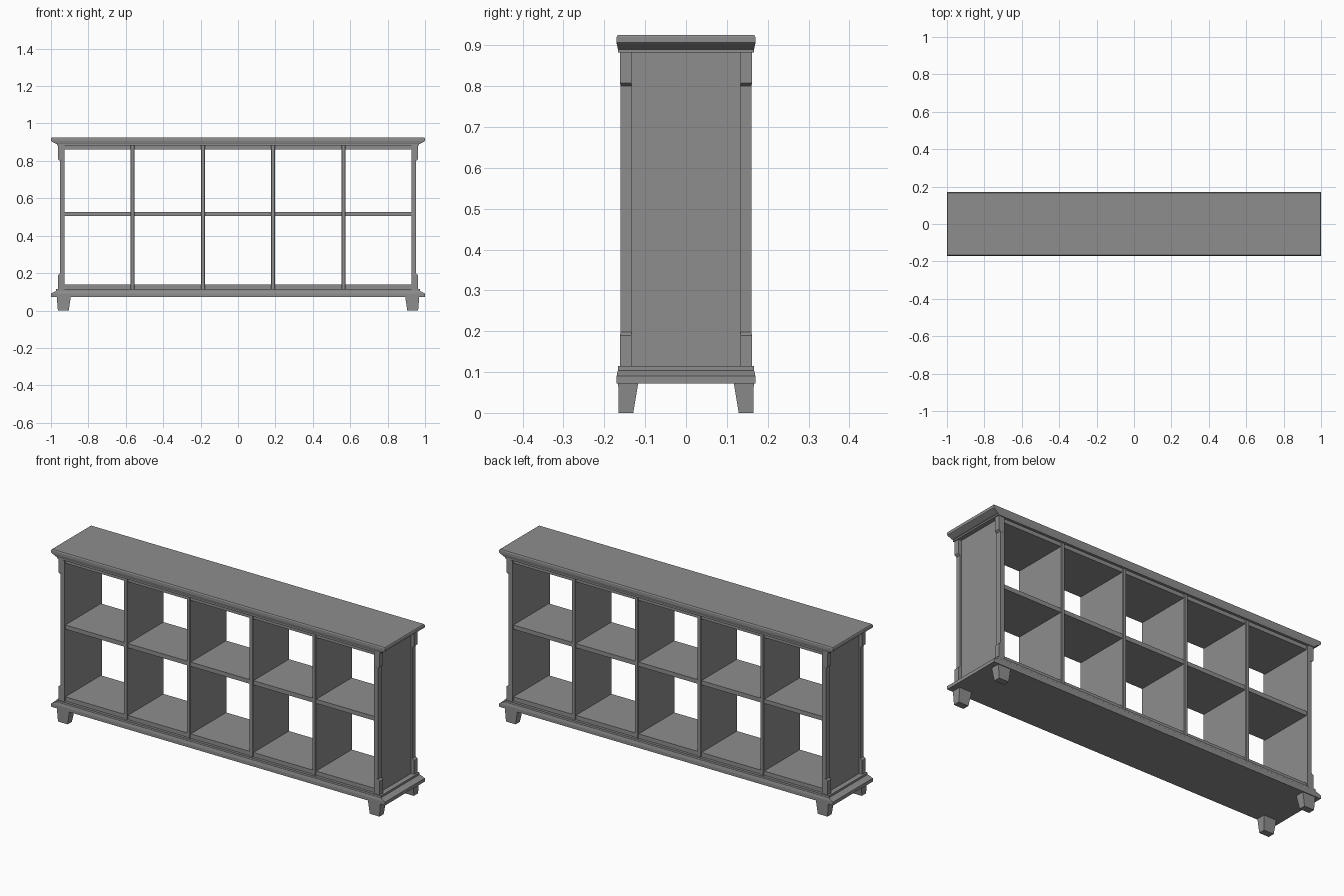
import bpy
import bmesh

cube = bpy.data.objects.get("Cube")
if cube:
    bpy.data.objects.remove(cube, do_unlink=True)

GREY = (0.27, 0.27, 0.27, 1)
paint = bpy.data.materials.new("grey paint")
paint.use_nodes = True
paint.diffuse_color = GREY
paint.node_tree.nodes["Principled BSDF"].inputs["Base Color"].default_value = GREY


def loft(name, rings):
    """Closed solid through rectangles given as (x0, x1, y0, y1, z), bottom to top."""
    bm = bmesh.new()
    loops = [[bm.verts.new(p) for p in
              ((x0, y0, z), (x1, y0, z), (x1, y1, z), (x0, y1, z))]
             for x0, x1, y0, y1, z in rings]
    bm.faces.new(loops[0])
    bm.faces.new(loops[-1])
    for a, b in zip(loops, loops[1:]):
        for i in range(4):
            j = (i + 1) % 4
            bm.faces.new((a[i], a[j], b[j], b[i]))
    bmesh.ops.recalc_face_normals(bm, faces=bm.faces)
    mesh = bpy.data.meshes.new(name)
    bm.to_mesh(mesh)
    bm.free()
    mesh.materials.append(paint)
    obj = bpy.data.objects.new(name, mesh)
    bpy.context.collection.objects.link(obj)
    return obj


def box(name, x0, x1, y0, y1, z0, z1, bevel=0):
    obj = loft(name, [(x0, x1, y0, y1, z0), (x0, x1, y0, y1, z1)])
    if bevel:
        mod = obj.modifiers.new("edge bevel", "BEVEL")
        mod.width = bevel
        mod.segments = 1
    return obj


def moulding(name, profile):
    return loft(name, [(-x, x, -y, y, z) for x, y, z in profile])


def corner(name, sx, sy, rings):
    """Loft mirrored into one of the four corners."""
    return loft(name, [(sx * a, sx * b, sy * c, sy * d, z) for a, b, c, d, z in rings])


# Moulded plinth and top
moulding("plinth", [(1, .17, .072), (1, .17, .09), (.976, .167, .103),
                    (.972, .166, .104), (.972, .166, .115)])
moulding("top", [(.968, .166, .882), (.968, .166, .89), (.975, .167, .892),
                 (.998, .17, .905), (1, .17, .907), (1, .17, .92), (.997, .167, .925)])

# Upright dividers
for i, x in enumerate((-.564, -.188, .188, .564)):
    box(f"divider_{i + 1}", x - .011, x + .011, -.157, .157, .113, .884, .003)

# Horizontal boards
box("floor_board", -.935, .935, -.152, .152, .113, .138)
box("middle_shelf", -.935, .935, -.152, .152, .504, .527)
box("ceiling_board", -.935, .935, -.152, .152, .861, .884)

# Side panels, corner posts, post blocks and feet
for sx, side in ((1, "left"), (-1, "right")):
    box(f"{side}_side_panel", sx * .928, sx * .944, -.155, .155, .113, .884)
    for sy, end in ((-1, "front"), (1, "back")):
        tag = f"{end}_{side}"
        corner(f"{tag}_post", sx, sy, [(.928, .952, .133, .16, z) for z in (.113, .884)])
        for part, z0, z1 in (("lower", .19, .113), ("upper", .808, .884)):
            tip = .198 if part == "lower" else .8
            rings = [(.935, .962, .133, .1615, z1), (.935, .962, .133, .1615, z0),
                     (.935, .952, .133, .1605, tip)]
            corner(f"{tag}_{part}_block", sx, sy, sorted(rings, key=lambda r: r[4]))
        corner(f"{tag}_foot", sx, sy, [(.905, .963, .129, .165, 0),
                                       (.894, .969, .117, .166, .073)])
